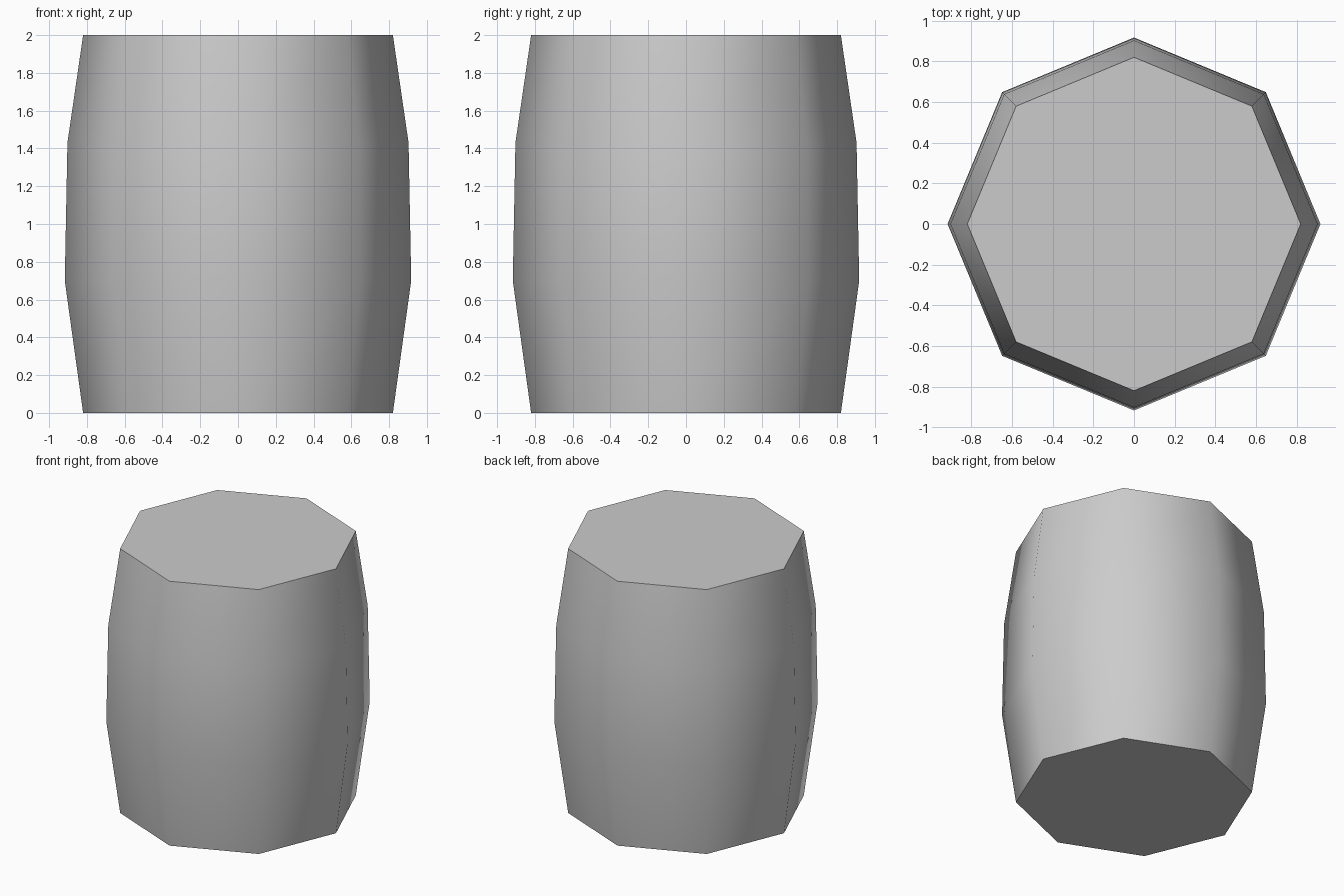
import bpy, bmesh, math

cube = bpy.data.objects.get("Cube")
if cube:
    bpy.data.objects.remove(cube, do_unlink=True)

SIDES = 8
PROFILE = [(0.82, 0.0), (0.917, 0.70), (0.903, 1.43), (0.82, 2.0)]  # radius, height

# Plain grey material
grey = bpy.data.materials.new("plain_grey")
grey.use_nodes = True
colour = (0.6, 0.6, 0.6, 1.0)
grey.diffuse_color = colour
grey.node_tree.nodes["Principled BSDF"].inputs["Base Color"].default_value = colour

# Barrel body: stacked octagonal rings bridged into bulging walls
bm = bmesh.new()
rings = []
for radius, z in PROFILE:
    angles = [math.tau * i / SIDES for i in range(SIDES)]
    rings.append([bm.verts.new((radius * math.cos(a), radius * math.sin(a), z)) for a in angles])
for low, high in zip(rings, rings[1:]):
    for i in range(SIDES):
        j = (i + 1) % SIDES
        bm.faces.new((low[i], low[j], high[j], high[i]))

# Flat end caps
bm.faces.new(rings[0][::-1])
bm.faces.new(rings[-1])

mesh = bpy.data.meshes.new("barrel_body")
bm.to_mesh(mesh)
bm.free()
mesh.materials.append(grey)
barrel = bpy.data.objects.new("barrel_body", mesh)
bpy.context.collection.objects.link(barrel)

# Smooth walls with crisp cap rims
bpy.ops.object.select_all(action="DESELECT")
barrel.select_set(True)
bpy.context.view_layer.objects.active = barrel
bpy.ops.object.shade_smooth_by_angle(angle=math.radians(60))
